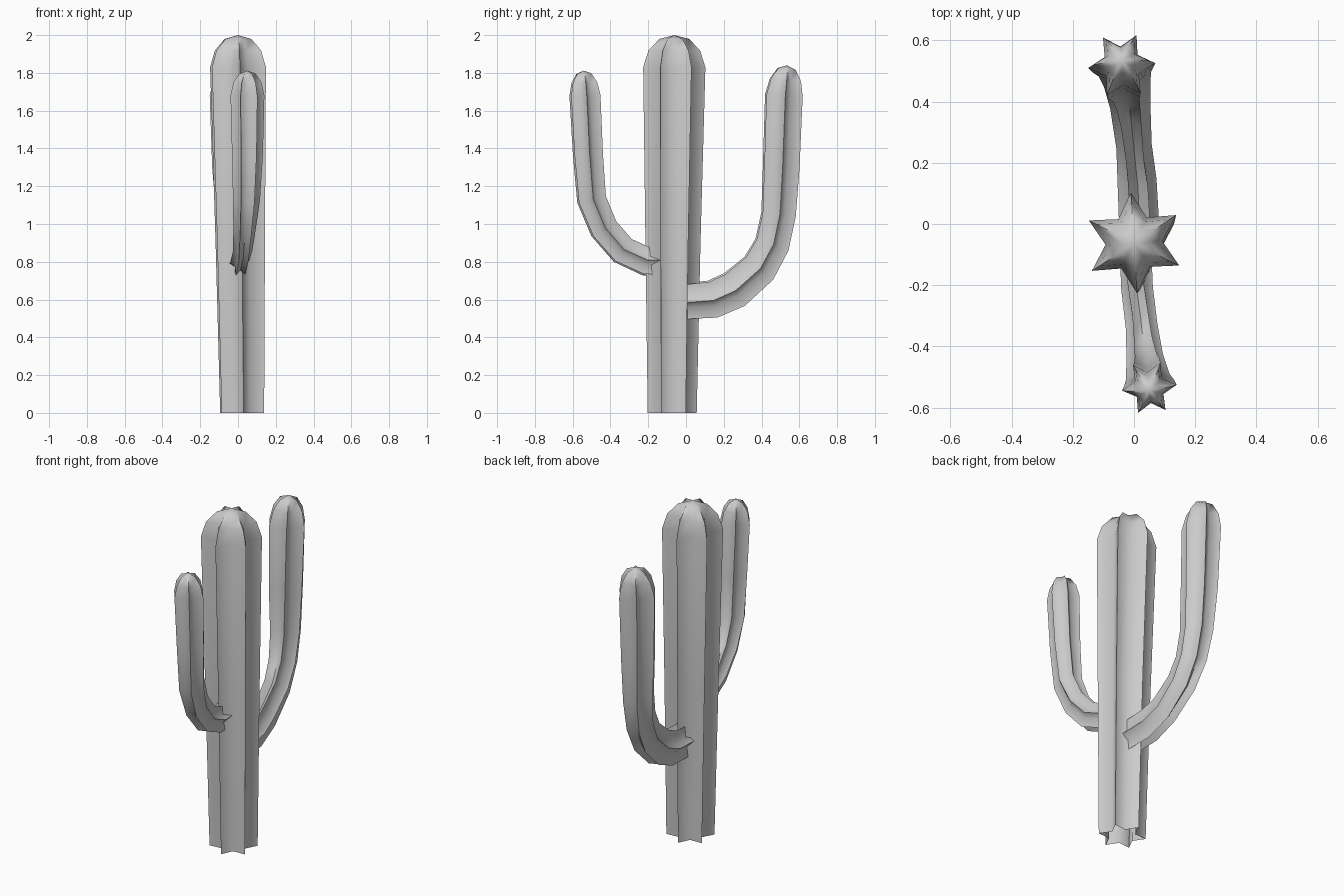
import bpy, bmesh, math
from mathutils import Vector

if "Cube" in bpy.data.objects:
    bpy.data.objects.remove(bpy.data.objects["Cube"])

POINTS = 6       # ribs per stem
VALLEY = 0.565   # groove radius relative to rib radius


def stem(name, path, phase):
    """Sweep a six-pointed star along (x, y, z, x_radius, plane_radius) stations,
    then close the end with a ribbed dome. The last entry is the dome apex."""
    stations = [(Vector(p[:3]), p[3], p[4]) for p in path[:-1]]
    apex = Vector(path[-1])
    base, rx, rv = stations[-1]
    # dome rings between the last station and the apex
    for scale, rise in ((0.83, 0.52), (0.48, 0.88)):
        stations.append((base.lerp(apex, rise), rx * scale, rv * scale))

    bm = bmesh.new()
    rings = []
    for i, (c, ru, rv) in enumerate(stations):
        before = stations[max(i - 1, 0)][0]
        after = stations[i + 1][0] if i + 1 < len(stations) else apex
        if 0 < i:
            t = (c - before).normalized() + (after - c).normalized()
        else:
            t = after - c
        t.normalize()
        u = Vector((1, 0, 0))
        u = (u - t * u.dot(t)).normalized()
        v = t.cross(u)
        if i == 0 and abs(t.z) > 0.9:      # flat foot on the ground
            u, v = Vector((1, 0, 0)), Vector((0, 1, 0))
        ring = []
        for k in range(POINTS * 2):
            a = math.radians(phase) + math.pi * k / POINTS
            f = VALLEY if k % 2 else 1.0
            ring.append(bm.verts.new(c + u * (ru * f * math.cos(a)) + v * (rv * f * math.sin(a))))
        rings.append(ring)

    n = POINTS * 2
    for lo, hi in zip(rings, rings[1:]):
        for k in range(n):
            j = (k + 1) % n
            bm.faces.new((lo[k], lo[j], hi[j], hi[k]))
    tip = bm.verts.new(apex)
    for k in range(n):
        bm.faces.new((rings[-1][k], rings[-1][(k + 1) % n], tip))

    mesh = bpy.data.meshes.new(name)
    bm.to_mesh(mesh)
    bm.free()
    obj = bpy.data.objects.new(name, mesh)
    bpy.context.collection.objects.link(obj)
    # soft grooves, crisp ribs
    bpy.ops.object.select_all(action='DESELECT')
    obj.select_set(True)
    bpy.context.view_layer.objects.active = obj
    bpy.ops.object.shade_smooth_by_angle(angle=math.radians(80))
    return obj


# Main trunk, widening slightly upward, open at the ground
stem("trunk", [
    (0.022, -0.073, 0.00, 0.130, 0.130),
    (0.012, -0.069, 0.90, 0.146, 0.146),
    (0.000, -0.062, 1.83, 0.165, 0.165),
    (0.000, -0.062, 2.00)], 33.5)

# Front arm, starting higher on the trunk
stem("front_arm", [
    (0.005, -0.090, 0.800, 0.052, 0.086),
    (0.010, -0.210, 0.802, 0.052, 0.084),
    (0.025, -0.335, 0.860, 0.052, 0.084),
    (0.035, -0.435, 0.975, 0.060, 0.084),
    (0.045, -0.500, 1.130, 0.072, 0.085),
    (0.050, -0.519, 1.365, 0.082, 0.087),
    (0.050, -0.535, 1.680, 0.090, 0.090),
    (0.050, -0.542, 1.812)], 6)

# Back arm, lower and thicker
stem("back_arm", [
    (0.018, -0.030, 0.590, 0.066, 0.105),
    (0.010,  0.140, 0.602, 0.064, 0.112),
    (0.000,  0.255, 0.652, 0.058, 0.114),
    (-0.012, 0.385, 0.765, 0.066, 0.108),
    (-0.022, 0.455, 0.890, 0.076, 0.103),
    (-0.030, 0.490, 1.050, 0.086, 0.102),
    (-0.037, 0.504, 1.300, 0.100, 0.108),
    (-0.040, 0.518, 1.680, 0.110, 0.111),
    (-0.040, 0.535, 1.840)], 4)
